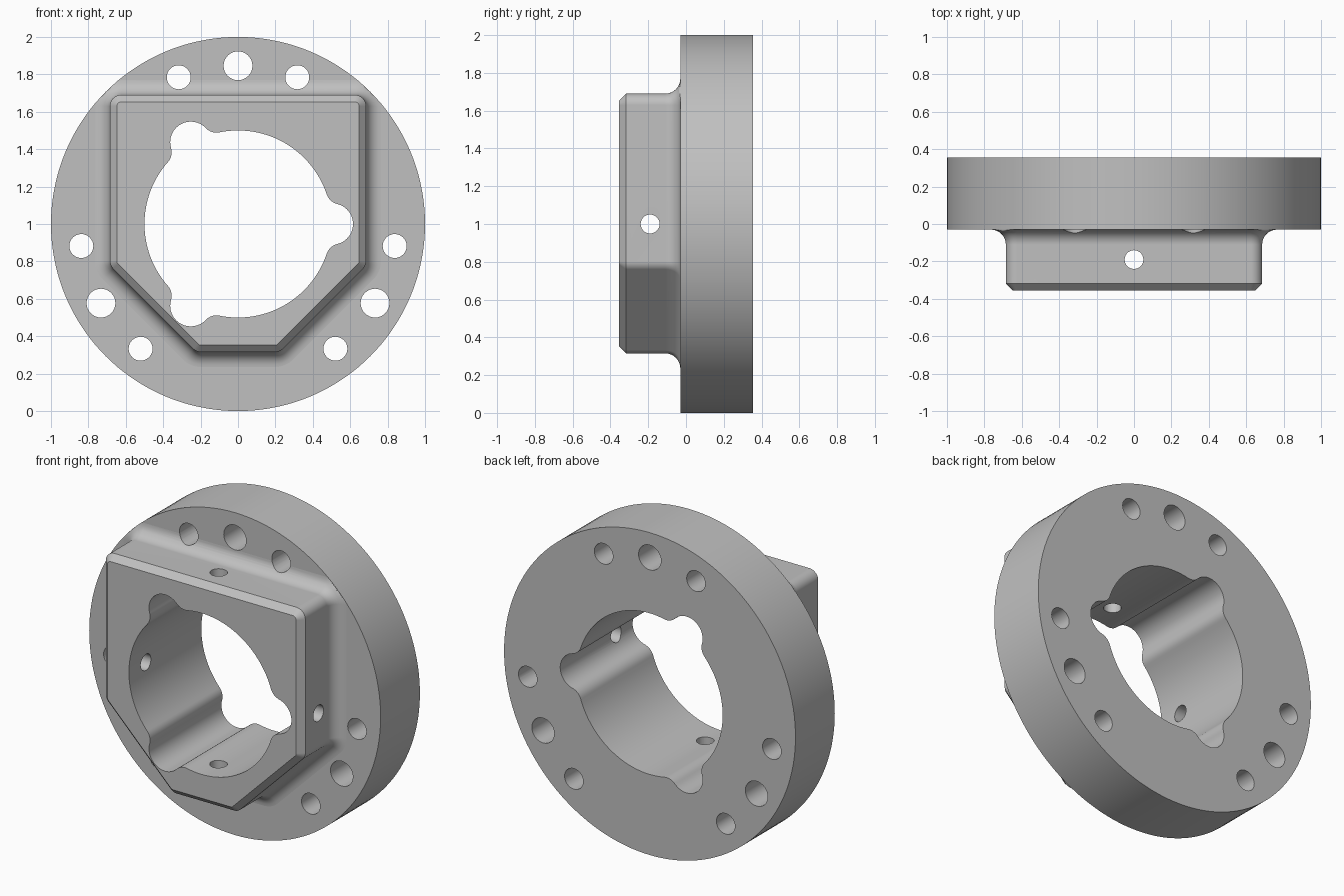
import bpy
import bmesh
from math import sin, cos, pi, radians, sqrt, atan2, hypot
from mathutils import Matrix

if "Cube" in bpy.data.objects:
    bpy.data.objects.remove(bpy.data.objects["Cube"])

FRONT, STEP, BACK = -0.355, -0.03, 0.355   # depth planes
CENTRE_Z = 1.0

metal = bpy.data.materials.new("plain_grey")
metal.use_nodes = True
grey = (0.53, 0.53, 0.53, 1)
metal.diffuse_color = grey
metal.node_tree.nodes["Principled BSDF"].inputs["Base Color"].default_value = grey


def arc(cx, cz, r, a0, a1, n):
    """Points on an arc in the XZ plane, angles in radians."""
    return [(cx + r * cos(a0 + (a1 - a0) * i / n), cz + r * sin(a0 + (a1 - a0) * i / n))
            for i in range(n + 1)]


def circle(cx, cz, r, n):
    return arc(cx, cz, r, 0, 2 * pi, n)[:-1]


def loft(name, rings, turn=None):
    """Closed solid through (outline, y) rings."""
    bm = bmesh.new()
    loops = [[bm.verts.new((x, y, z)) for x, z in pts] for pts, y in rings]
    n = len(loops[0])
    for a, b in zip(loops, loops[1:]):
        for i in range(n):
            j = (i + 1) % n
            bm.faces.new((a[i], a[j], b[j], b[i]))
    bm.faces.new(loops[0])
    bm.faces.new(loops[-1])
    if turn:
        bm.transform(turn)
    bmesh.ops.recalc_face_normals(bm, faces=bm.faces)
    mesh = bpy.data.meshes.new(name)
    bm.to_mesh(mesh)
    bm.free()
    mesh.materials.append(metal)
    ob = bpy.data.objects.new(name, mesh)
    ob.location.z = CENTRE_Z
    bpy.context.collection.objects.link(ob)
    return ob


def combine(target, other, operation):
    """Apply a boolean and discard the second solid."""
    bpy.context.view_layer.objects.active = target
    mod = target.modifiers.new("combine", 'BOOLEAN')
    mod.operation, mod.solver, mod.object = operation, 'EXACT', other
    bpy.ops.object.modifier_apply(modifier=mod.name)
    bpy.data.objects.remove(other)


# Round flange disc
rim = circle(0, 0, 1.0, 144)
hub = loft("flange_hub", [(rim, STEP), (rim, BACK)])

# Six-sided boss: corner centres with the direction range of each rounded corner
CORNERS = [(0.625, 0.63, 0, 90), (-0.625, 0.63, 90, 180), (-0.625, -0.197, 180, 225),
           (-0.197, -0.625, 225, 270), (0.197, -0.625, 270, 315), (0.625, -0.197, 315, 360)]


def boss_outline(offset):
    pts = []
    for cx, cz, a0, a1 in CORNERS:
        pts += arc(cx, cz, 0.06 + offset, radians(a0), radians(a1), 8)
    # keep the flared foot inside the rim
    return [(x * k, z * k) for x, z in pts for k in [min(1, 0.998 / hypot(x, z))]]


FILLET, CHAMFER = 0.08, 0.037
rings = [(boss_outline(FILLET), 0.1)]
for i in range(9):
    t = pi / 2 * i / 8
    rings.append((boss_outline(FILLET * (1 - sin(t))), STEP - FILLET * (1 - cos(t))))
rings += [(boss_outline(0), FRONT + CHAMFER), (boss_outline(-CHAMFER), FRONT)]
combine(hub, loft("boss", rings), 'UNION')

# Bore with three lobes blended by small rounds
BORE, LOBE, LOBE_AT, BLEND = 0.5, 0.11, 0.505, 0.08
bx = ((BORE + BLEND) ** 2 - (LOBE + BLEND) ** 2 + LOBE_AT ** 2) / (2 * LOBE_AT)
bz = sqrt((BORE + BLEND) ** 2 - bx ** 2)
bore_a = atan2(bz, bx)
lobe_a = atan2(bz, bx - LOBE_AT)
third = arc(bx, -bz, BLEND, pi - bore_a, pi - lobe_a, 8)
third += arc(LOBE_AT, 0, LOBE, -lobe_a, lobe_a, 20)[1:]
third += arc(bx, bz, BLEND, pi + lobe_a, pi + bore_a, 8)[1:]
third += arc(0, 0, BORE, bore_a, 2 * pi / 3 - bore_a, 32)[1:-1]
bore = []
for k in range(3):
    c, s = cos(2 * pi * k / 3), sin(2 * pi * k / 3)
    bore += [(x * c - z * s, x * s + z * c) for x, z in third]
combine(hub, loft("bore_cutter", [(bore, -1), (bore, 1)]), 'DIFFERENCE')

# Three groups of bolt holes, the middle one larger
for group in (90, 210, 330):
    for swing, r in ((-22, 0.064), (0, 0.077), (22, 0.064)):
        a = radians(group + swing)
        hole = circle(0.846 * cos(a), 0.846 * sin(a), r, 32)
        combine(hub, loft("bolt_hole_cutter", [(hole, -1), (hole, 1)]), 'DIFFERENCE')

# Cross-drilled pin holes through the boss, sideways and vertical
pin = circle(0, 0, 0.05, 32)
for axis in ('Z', 'X'):
    turn = Matrix.Translation((0, -0.19, 0)) @ Matrix.Rotation(pi / 2, 4, axis)
    combine(hub, loft("pin_hole_cutter", [(pin, -0.9), (pin, 0.9)], turn), 'DIFFERENCE')

# Smooth curved walls, keep edges crisp and flats even
bpy.ops.object.select_all(action='DESELECT')
hub.select_set(True)
bpy.context.view_layer.objects.active = hub
bpy.ops.object.shade_smooth_by_angle(angle=radians(30))
for face in hub.data.polygons:
    if abs(face.normal.y) > 0.999:
        face.use_smooth = False
weighted = hub.modifiers.new("even_normals", 'WEIGHTED_NORMAL')
weighted.keep_sharp = True
